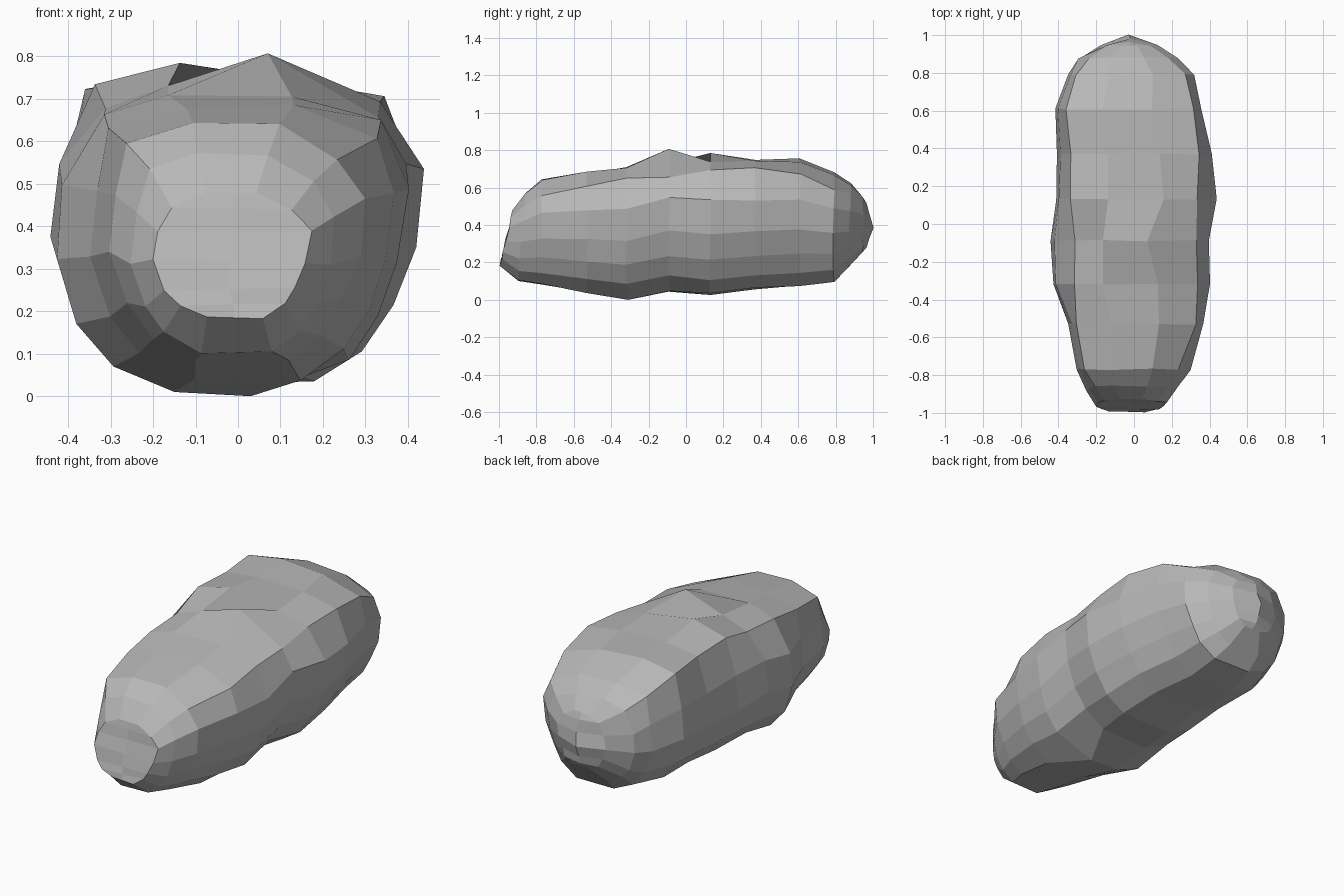
import bpy, bmesh, random
from mathutils import Vector

cube = bpy.data.objects.get("Cube")
if cube:
    bpy.data.objects.remove(cube)
random.seed(4)

# Stone colour
stone = bpy.data.materials.new("stone_grey")
stone.use_nodes = True
GREY = (0.48, 0.48, 0.48, 1)
stone.diffuse_color = GREY
stone.node_tree.nodes["Principled BSDF"].inputs["Base Color"].default_value = GREY

# Flanks of the cross-section from shoulder to belly, within -1..1
LEFT_FLANK = [(1, .38), (.95, -.1), (.82, -.48), (.66, -.76), (.38, -.97)]
RIGHT_FLANK = [(.96, .4), (1, -.08), (.87, -.52), (.67, -.79), (.32, -.98)]

# Stations along the length: y, lean, right x, left x, bottom z,
# right shoulder x and z, right crown z, left crown z, left shoulder x and z
STATIONS = [
    (-.96, .035, -.2, .17, .18, -.16, .44, .48, .48, .13, .44),
    (-.88, .02, -.25, .23, .1, -.21, .54, .57, .57, .18, .51),
    (-.77, 0, -.3, .3, .08, -.26, .6, .64, .64, .23, .56),
    (-.53, 0, -.35, .37, .03, -.31, .63, .68, .69, .33, .61),
    (-.32, 0, -.43, .4, 0, -.31, .66, .71, .71, .34, .65),
    (-.09, 0, -.44, .4, .04, -.31, .68, .73, .81, .33, .66),
    (.13, 0, -.41, .44, .02, -.34, .73, .785, .74, .33, .69),
    (.37, 0, -.41, .41, .05, -.33, .72, .75, .74, .34, .705),
    (.61, 0, -.42, .36, .065, -.36, .72, .76, .74, .31, .67),
    (.79, 0, -.345, .32, .09, -.31, .65, .68, .67, .27, .59),
    (.87, .01, -.3, .23, .16, -.24, .59, .62, .61, .18, .56),
    (.945, 0, -.17, .12, .25, -.13, .52, .55, .55, .09, .51),
]

bm = bmesh.new()


def ring(y, lean, right, left, bottom, rx, rz, r_crown, l_crown, lx, lz):
    """One cross-section with a little chipped unevenness."""
    mid, half = (left + right) / 2, (left - right) / 2
    top = (r_crown + l_crown) / 2
    centre, rise = (top + bottom) / 2, (top - bottom) / 2

    def flank(points, sign):
        return [(mid + sign * u * half, centre + v * rise) for u, v in points]

    outline = [(mid + .33 * half, l_crown), (lx, lz)]
    outline += flank(LEFT_FLANK, 1)
    outline += flank(reversed(RIGHT_FLANK), -1)
    outline += [(rx, rz), (mid - .35 * half, r_crown)]
    verts = []
    for x, z in outline:
        chip = Vector([random.uniform(-.005, .005) for _ in range(3)])
        tilt = lean * (z - centre) / rise
        verts.append(bm.verts.new(Vector((x, y + tilt, z)) + chip))
    return verts


# Body sides
rings = [ring(*s) for s in STATIONS]
count = len(rings[0])
for a, b in zip(rings, rings[1:]):
    for i in range(count):
        j = (i + 1) % count
        bm.faces.new((a[i], a[j], b[j], b[i]))


def cap(loop, bulge):
    """Close an end with rows of facets around a bulging middle line."""
    rows = count // 2
    middle = []
    for i in range(rows):
        p = (loop[i].co + loop[count - 1 - i].co) / 2
        p.y += bulge * (1 - abs(i - 3) / 3)
        middle.append(bm.verts.new(p))
    for i in range(rows - 1):
        k = count - 1 - i
        bm.faces.new((loop[i], loop[i + 1], middle[i + 1], middle[i]))
        bm.faces.new((loop[k], middle[i], middle[i + 1], loop[k - 1]))
    for i, k in ((0, count - 1), (rows - 1, rows)):
        bm.faces.new((loop[i], middle[i], loop[k]))


cap(rings[0], 0)
cap(rings[-1], .055)

# Crown peak near the middle, and the lowest point of the belly
rings[5][0].co.x = .07
rings[4][6].co = (.03, -.31, 0)

bmesh.ops.recalc_face_normals(bm, faces=bm.faces)
mesh = bpy.data.meshes.new("boulder")
bm.to_mesh(mesh)
bm.free()
mesh.materials.append(stone)
boulder = bpy.data.objects.new("boulder", mesh)
bpy.context.collection.objects.link(boulder)
